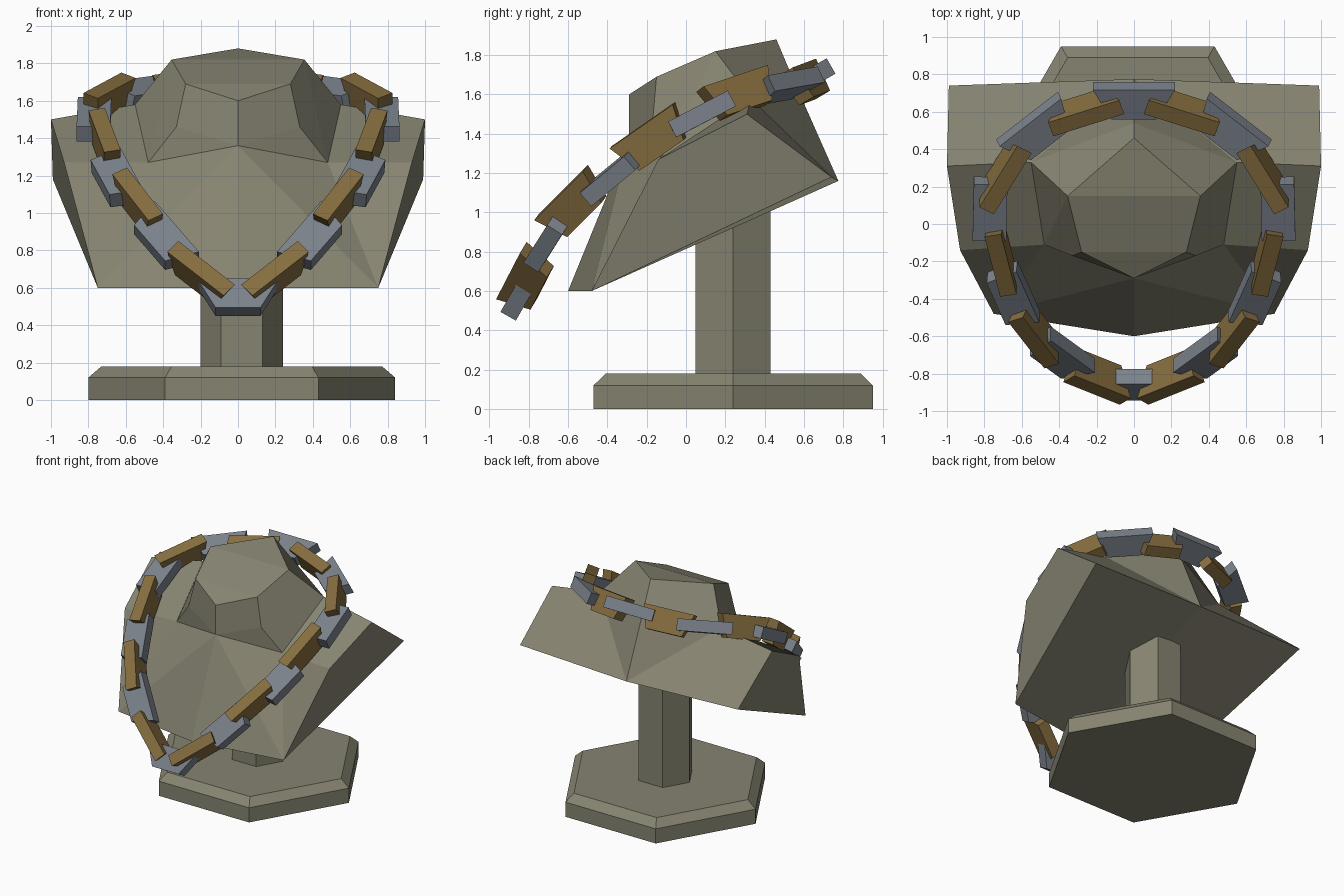
import bpy, bmesh, math
from mathutils import Vector, Matrix

if "Cube" in bpy.data.objects:
    bpy.data.objects.remove(bpy.data.objects["Cube"])


def material(name, rgb):
    m = bpy.data.materials.new(name)
    m.diffuse_color = (*rgb, 1)
    m.use_nodes = True
    m.node_tree.nodes["Principled BSDF"].inputs["Base Color"].default_value = m.diffuse_color
    return m


stone = material("stone", (0.24, 0.23, 0.165))
steel = material("steel", (0.20, 0.225, 0.26))
gold = material("gold", (0.24, 0.155, 0.05))


def make_object(name, bm, mat):
    bmesh.ops.recalc_face_normals(bm, faces=bm.faces[:])
    me = bpy.data.meshes.new(name)
    bm.to_mesh(me)
    bm.free()
    me.materials.append(mat)
    ob = bpy.data.objects.new(name, me)
    bpy.context.collection.objects.link(ob)
    return ob


def hex_stack(name, levels):
    """Six-sided solid from (radius, z) levels."""
    bm = bmesh.new()
    rings = [[bm.verts.new((0.02 + r * math.cos(i * math.pi / 3),
                            0.24 + r * math.sin(i * math.pi / 3), z)) for i in range(6)]
             for r, z in levels]
    for a, b in zip(rings, rings[1:]):
        for i in range(6):
            j = (i + 1) % 6
            bm.faces.new((a[i], a[j], b[j], b[i]))
    bm.faces.new(rings[0])
    bm.faces.new(rings[-1])
    return make_object(name, bm, stone)


# Foot and post
hex_stack("base", [(0.82, 0), (0.82, 0.12), (0.75, 0.18)])
hex_stack("post", [(0.22, 0.17), (0.22, 1.12)])

# Bust: right half points, mirrored
P = {
    "T0": (0, .46, 1.88), "Ta": (0, .15, 1.82), "Tb": (0, -.15, 1.69), "T3": (0, -.29, 1.6),
    "T1": (.355, .15, 1.82), "T2": (.28, -.15, 1.69),
    "N": (0, .54, 1.69), "K": (.55, .33, 1.58), "M": (.33, -.17, 1.46), "F": (0, -.29, 1.36),
    "S": (.48, -.11, 1.27), "A": (1, .31, 1.5), "B": (.99, .74, 1.18), "C": (.93, -.14, 1.27),
    "D": (.75, -.48, .6), "E": (0, -.6, .6), "G": (0, .775, 1.16),
}
FACES = ["T0 T1 Ta", "Ta T1 T2 Tb", "Tb T2 T3",                      # neck top
         "T0 N K T1", "T1 K S", "T1 S M T2", "T2 M F T3", "M S F",   # neck sides
         "F S D", "F D E", "S C D", "K A C S",                       # chest, shoulder
         "K N G", "K G B A", "A B D C", "D B G E"]                   # back, side, underside
bm = bmesh.new()
for side in (1, -1):
    v = {k: bm.verts.new((side * x, y, z)) for k, (x, y, z) in P.items()}
    for f in FACES:
        bm.faces.new([v[k] for k in f.split()])
bmesh.ops.remove_doubles(bm, verts=bm.verts[:], dist=1e-4)
make_object("bust", bm, stone)

# Chain: link centres on the right half, front to back, then mirrored
half = [(0, -.86, .55), (.2, -.81, .66), (.4, -.7, .86), (.53, -.57, 1.04), (.65, -.38, 1.18),
        (.71, -.17, 1.37), (.77, .08, 1.5), (.7, .27, 1.6), (.51, .5, 1.64), (.26, .61, 1.66),
        (0, .66, 1.7)]
path = [Vector(p) for p in half]
path += [Vector((-p.x, p.y, p.z)) for p in path[-2:0:-1]]
count = len(path)
for i, p in enumerate(path):
    t = (path[(i + 1) % count] - path[i - 1]).normalized()
    tilt = math.radians(43 - 20 * p.y)
    n = Vector((0, -math.sin(tilt), math.cos(tilt)))
    r = n.cross(t).normalized()
    n = t.cross(r)
    is_gold = i % 2 == 1
    wide, thin = (n, r) if is_gold else (r, n)
    taper = 0.03 if is_gold else 0.05 * t.x
    bm = bmesh.new()
    bmesh.ops.create_cube(bm, size=1)
    for v in bm.verts:
        x, w, h = v.co * 2
        v.co = p + t * x * (0.17 + taper * w) + wide * w * 0.09 + thin * h * 0.045
    make_object("gold_link" if is_gold else "steel_link", bm, gold if is_gold else steel)
